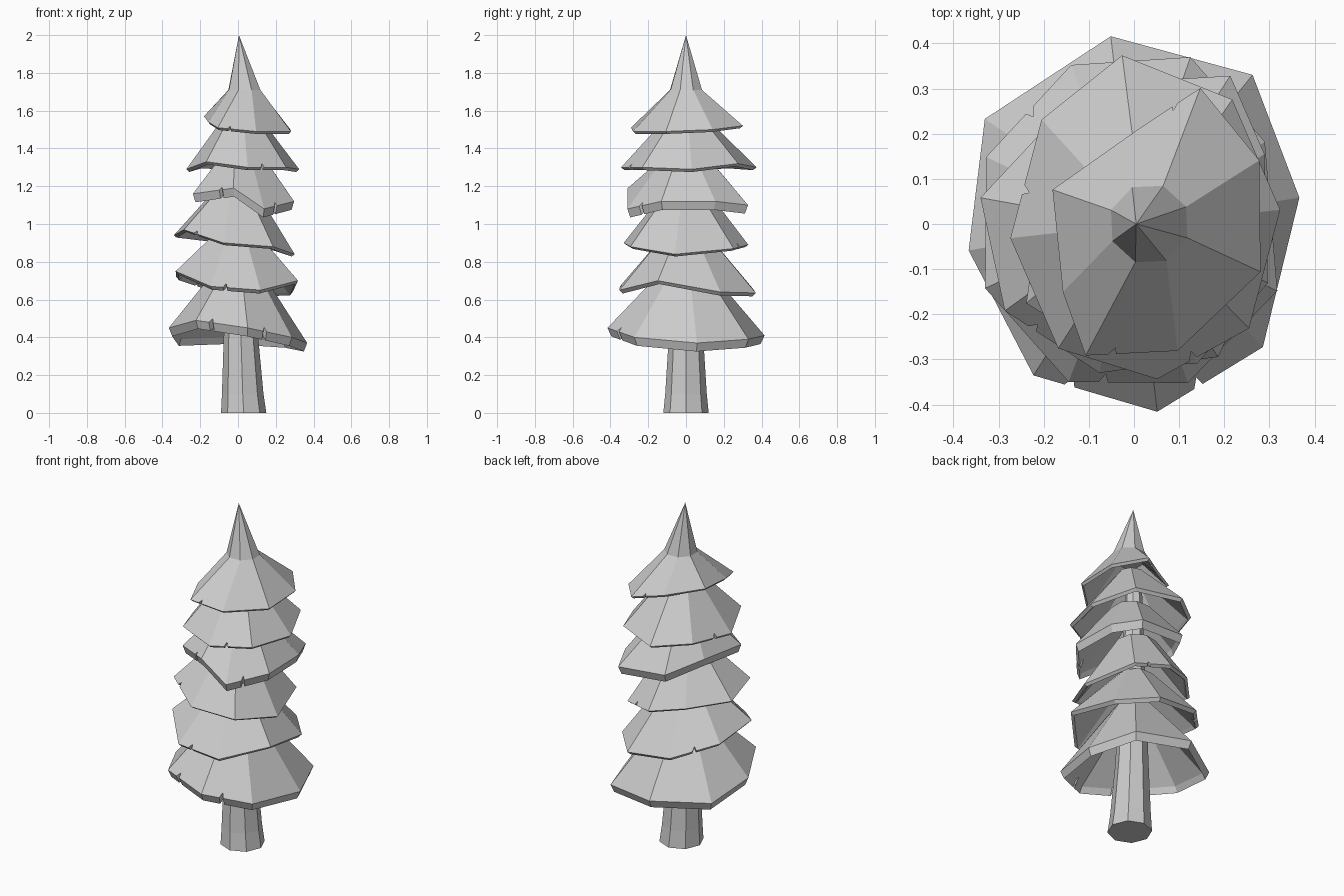
import bpy
import bmesh
from math import cos, sin, radians
from mathutils import Vector

SIDES = 8

default_cube = bpy.data.objects.get("Cube")
if default_cube:
    bpy.data.objects.remove(default_cube, do_unlink=True)

grey = bpy.data.materials.new("plain_grey")
grey.use_nodes = True
grey_value = (0.6, 0.6, 0.6, 1)
grey.diffuse_color = grey_value
grey.node_tree.nodes["Principled BSDF"].inputs["Base Color"].default_value = grey_value


def ring(centre, rx, ry, offset, heights):
    """Octagonal ring of points, with one height per corner."""
    points = []
    for i, height in enumerate(heights):
        angle = radians(offset + i * 360 / SIDES)
        points.append(Vector((centre + rx * cos(angle), ry * sin(angle), height)))
    return points


def finish(bm, name):
    bmesh.ops.recalc_face_normals(bm, faces=bm.faces)
    mesh = bpy.data.meshes.new(name)
    bm.to_mesh(mesh)
    bm.free()
    mesh.materials.append(grey)
    obj = bpy.data.objects.new(name, mesh)
    bpy.context.collection.objects.link(obj)


def loft(name, rings):
    """Closed faceted solid through a stack of rings."""
    bm = bmesh.new()
    loops = [[bm.verts.new(p) for p in points] for points in rings]
    for low, high in zip(loops, loops[1:]):
        for i in range(SIDES):
            j = (i + 1) % SIDES
            bm.faces.new((low[i], low[j], high[j], high[i]))
    bm.faces.new(loops[0][::-1])
    bm.faces.new(loops[-1])
    finish(bm, name)


def skirt(name, centre, rx, ry, offset, heights, rim, top_z, top_r, nicks, shifts, tip=None):
    """Hollow branch layer: sloping outside, slanted rim with a lip, inside and nicked edge."""
    bm = bmesh.new()
    hem = ring(centre, rx, ry, offset, heights)
    for corner, (dx, dy) in shifts.items():
        hem[corner] += Vector((dx, dy, 0))
    collar = ring(centre * 0.75, top_r, top_r, offset, [top_z] * SIDES)
    middle = Vector((centre, 0, 0))

    def inset(scale, drop):
        """Copy of the hem, drawn inwards and lowered."""
        points = [middle + (p - middle) * scale for p in hem]
        for p, outer in zip(points, hem):
            p.z = outer.z - drop
        return points

    def nicked(edge, upper):
        """Lower edge as a list of sides, some with a small V-shaped nick."""
        corners = [bm.verts.new(p) for p in edge]
        runs = []
        for i in range(SIDES):
            j = (i + 1) % SIDES
            run = [corners[i]]
            if i in nicks:
                side = 0.3 + 0.1 * (i % 5)
                for t, lift in ((side - 0.05, 0), (side, 0.07), (side + 0.03, 0)):
                    low = edge[i].lerp(edge[j], t)
                    high = upper[i].lerp(upper[j], t)
                    run.append(bm.verts.new(low.lerp(high, lift)))
            runs.append(run)
        return runs

    def wall(runs, upper):
        """Sloping faces from an edge up to a ring of corners."""
        tops = [bm.verts.new(p) for p in upper]
        for i in range(SIDES):
            j = (i + 1) % SIDES
            bm.faces.new(runs[i] + [runs[j][0], tops[j], tops[i]])
        return tops

    inner_collar = [p * 0.8 for p in collar]
    for p in inner_collar:
        p.z = top_z - 0.04
    outside = nicked(hem, collar)
    rim_bottom = nicked(inset(0.95, rim), inner_collar)
    lip = nicked(inset(0.91, 0.2 * rim), inner_collar)
    tops = wall(outside, collar)
    ceiling = wall(lip, inner_collar)
    for upper, lower in ((outside, rim_bottom), (rim_bottom, lip)):
        a, b = sum(upper, []), sum(lower, [])
        for i in range(len(a)):
            j = (i + 1) % len(a)
            bm.faces.new((a[i], a[j], b[j], b[i]))
    bm.faces.new(ceiling)
    if tip:
        point = bm.verts.new(tip)
        for i in range(SIDES):
            bm.faces.new((tops[i], tops[(i + 1) % SIDES], point))
    else:
        bm.faces.new(tops)
    finish(bm, name)


# Trunk: tapered octagon running up inside the branches
loft("trunk", [
    ring(0.03, 0.12, 0.12, 0, [0] * SIDES),
    ring(0.025, 0.11, 0.11, 0, [0.1] * SIDES),
    ring(0.015, 0.09, 0.09, 0, [0.42] * SIDES),
    ring(0.0, 0.04, 0.04, 0, [1.6] * SIDES)])

# Branch layers, bottom to top; heights run anticlockwise from the left side
skirt("branches_lowest", 0, 0.37, 0.42, 8,
      [.37, .39, .41, .40, .45, .49, .45, .40], 0.045, 0.77, 0.11, (5, 6),
      {1: (.04, -.005), 3: (-.035, -.02), 7: (-.01, -.02)})
skirt("branches_second", -0.01, 0.345, 0.38, 22,
      [.64, .635, .66, .72, .75, .67, .65, .70], 0.018, 0.97, 0.1, (2, 5),
      {0: (-.02, .04), 1: (0, .02), 7: (.01, 0)})
skirt("branches_third", -0.02, 0.325, 0.335, -10,
      [.84, .87, .89, .92, .94, .97, .90, .88], 0.012, 1.18, 0.11, (1, 5),
      {1: (-.04, .06), 2: (-.02, 0), 3: (.04, -.03), 7: (.02, -.02)})
skirt("branches_fourth", 0.03, 0.29, 0.335, 22,
      [1.12, 1.1, 1.12, 1.17, 1.16, 1.19, 1.08, 1.12], 0.045, 1.37, 0.11, (4, 6),
      {0: (-.01, .03), 1: (.07, .02), 3: (.04, -.02), 4: (0, -.05), 5: (.06, 0)})
skirt("branches_fifth", 0.025, 0.3, 0.36, 5,
      [1.29, 1.32, 1.3, 1.31, 1.29, 1.33, 1.3, 1.3], 0.015, 1.6, 0.07, (3, 6),
      {2: (-.025, .015), 6: (0, .015)})
skirt("branches_top", 0.045, 0.24, 0.31, 25,
      [1.5, 1.52, 1.53, 1.57, 1.54, 1.51, 1.49, 1.49], 0.013, 1.71, 0.09, (1, 5),
      {0: (.015, .01), 1: (.02, .01), 2: (.06, -.075), 3: (0, -.03),
       4: (.015, -.02), 5: (-.07, 0), 6: (-.05, 0), 7: (.01, 0)},
      tip=(0.005, 0, 2))
